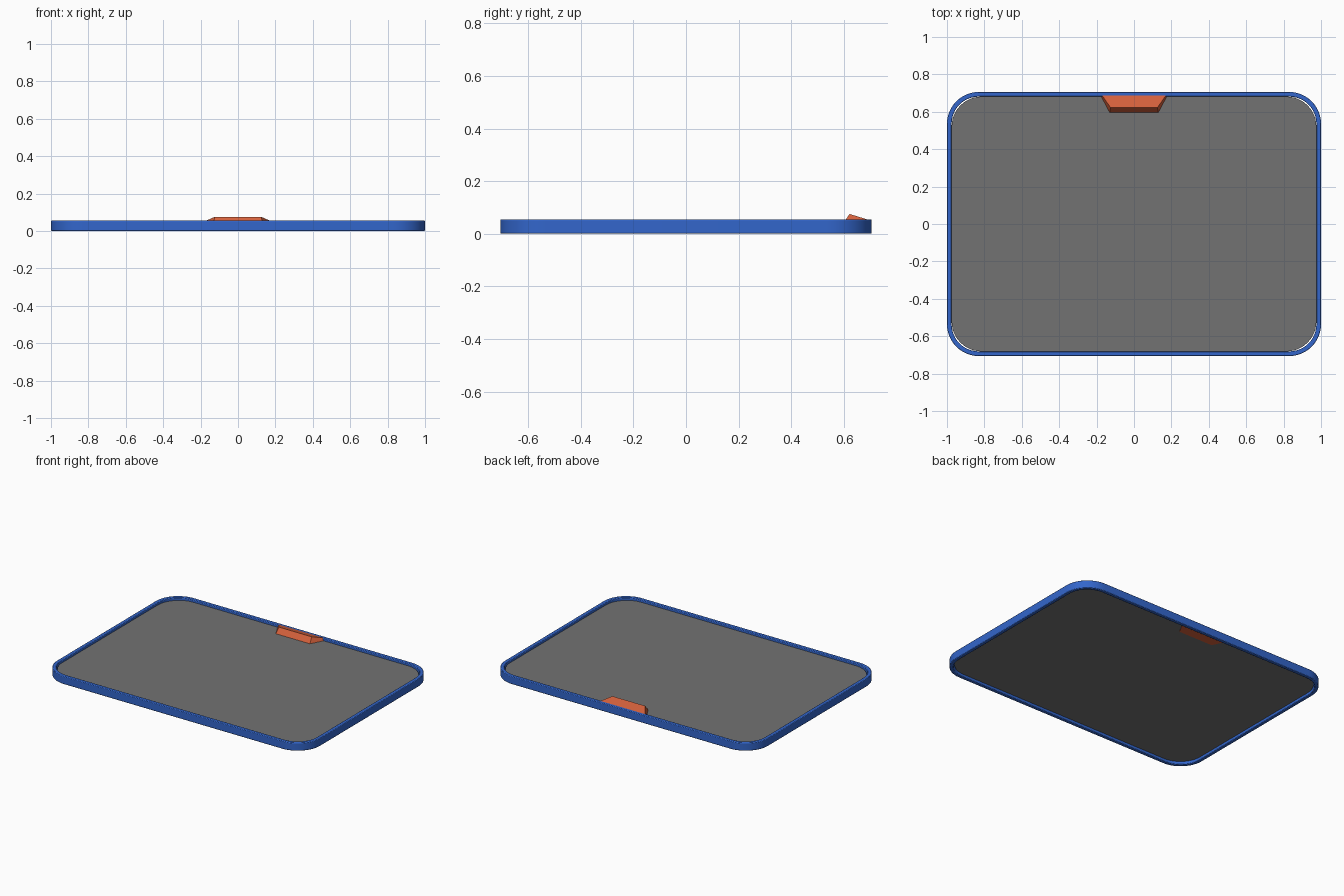
import bpy, bmesh, math

cube = bpy.data.objects.get("Cube")
if cube:
    bpy.data.objects.remove(cube, do_unlink=True)


def material(name, rgb):
    mat = bpy.data.materials.new(name)
    mat.use_nodes = True
    mat.diffuse_color = (*rgb, 1)
    mat.node_tree.nodes["Principled BSDF"].inputs["Base Color"].default_value = (*rgb, 1)
    return mat


blue = material("blue", (0.033, 0.133, 0.6))
grey = material("grey", (0.17, 0.17, 0.17))
orange = material("orange", (0.67, 0.12, 0.045))


def rounded_outline(hx, hy, radius, steps=12):
    """Counter-clockwise rounded rectangle as (x, y) points."""
    points = []
    for quarter, (sx, sy) in enumerate([(1, 1), (-1, 1), (-1, -1), (1, -1)]):
        for i in range(steps + 1):
            a = math.pi / 2 * (quarter + i / steps)
            points.append((sx * (hx - radius) + radius * math.cos(a),
                           sy * (hy - radius) + radius * math.sin(a)))
    return points


def finish(name, bm, mat, bevel=0):
    bmesh.ops.recalc_face_normals(bm, faces=bm.faces)
    mesh = bpy.data.meshes.new(name)
    bm.to_mesh(mesh)
    bm.free()
    mesh.materials.append(mat)
    obj = bpy.data.objects.new(name, mesh)
    bpy.context.collection.objects.link(obj)
    if bevel:
        mod = obj.modifiers.new("soft edges", "BEVEL")
        mod.width = bevel
        mod.segments = 2
        mod.angle_limit = math.radians(50)
    return obj


def smooth(obj):
    bpy.ops.object.select_all(action="DESELECT")
    obj.select_set(True)
    bpy.context.view_layer.objects.active = obj
    bpy.ops.object.shade_smooth_by_angle(angle=math.radians(35))


def bridge(bm, a, b):
    for i in range(len(a)):
        j = (i + 1) % len(a)
        bm.faces.new((a[i], a[j], b[j], b[i]))


# Frame: a rectangular tube swept around the rounded outline
bm = bmesh.new()
outer = rounded_outline(1, 0.706, 0.17)
inner = rounded_outline(0.975, 0.681, 0.145)
rings = [[bm.verts.new((x, y, z)) for x, y in outline]
         for outline, z in [(outer, 0), (outer, 0.055), (inner, 0.055), (inner, 0)]]
for k in range(4):
    bridge(bm, rings[k], rings[(k + 1) % 4])
smooth(finish("frame", bm, blue, bevel=0.004))

# Panel: a thin rounded sheet set inside the frame
bm = bmesh.new()
outline = rounded_outline(0.975, 0.681, 0.16)
low, high = [[bm.verts.new((x, y, z)) for x, y in outline] for z in (0.018, 0.038)]
bridge(bm, low, high)
bm.faces.new(low)
bm.faces.new(high)
smooth(finish("panel", bm, grey))

# Clip: a wedge with a tapered plan and a top that slopes to the back
bm = bmesh.new()
base = [(-0.13, 0.596), (0.13, 0.596), (0.178, 0.687), (-0.178, 0.687)]
top = [(-0.125, 0.622, 0.075), (0.125, 0.622, 0.075),
       (0.17, 0.687, 0.055), (-0.17, 0.687, 0.055)]
rings = [[bm.verts.new((x, y, z)) for x, y in base] for z in (0.015, 0.038)]
rings.append([bm.verts.new(p) for p in top])
bridge(bm, rings[0], rings[1])
bridge(bm, rings[1], rings[2])
bm.faces.new(rings[0])
bm.faces.new(rings[2])
finish("clip", bm, orange)
